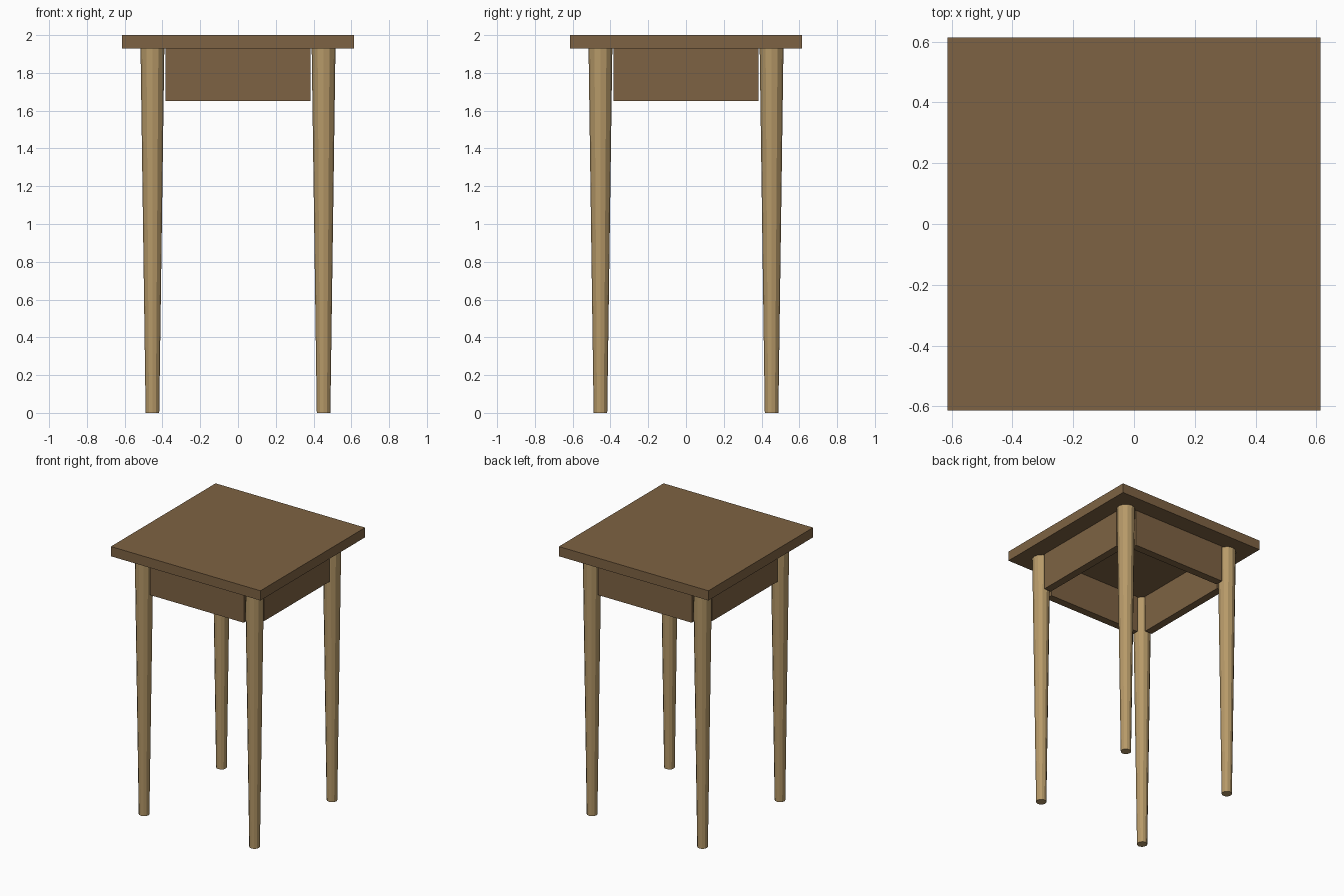
import bpy, math

if "Cube" in bpy.data.objects:
    bpy.data.objects.remove(bpy.data.objects["Cube"])


def material(name, rgb):
    m = bpy.data.materials.new(name)
    m.diffuse_color = (*rgb, 1.0)
    m.use_nodes = True
    m.node_tree.nodes["Principled BSDF"].inputs["Base Color"].default_value = m.diffuse_color
    return m


dark_wood = material("dark brown wood", (0.208, 0.124, 0.056))
light_wood = material("light tan wood", (0.47, 0.32, 0.14))

TOP_HALF, TOP_Z = 0.613, 1.928      # tabletop half width and underside height
LEG = 0.453                         # leg centre offset
APRON_HALF, APRON_Z, APRON_T = 0.385, 1.652, 0.058


def box(name, lo, hi, mat):
    bpy.ops.mesh.primitive_cube_add(size=1, location=[(a + b) / 2 for a, b in zip(lo, hi)])
    ob = bpy.context.object
    ob.name = name
    ob.scale = [b - a for a, b in zip(lo, hi)]
    bpy.ops.object.transform_apply(location=False, rotation=False, scale=True)
    ob.data.materials.append(mat)
    return ob


# Tabletop
box("tabletop", (-TOP_HALF, -TOP_HALF, TOP_Z), (TOP_HALF, TOP_HALF, 2.0), dark_wood)

# Apron boards between the legs
for side, s in (("front", -1), ("back", 1)):
    y = s * LEG
    box(side + "_apron", (-APRON_HALF, y - APRON_T / 2, APRON_Z),
        (APRON_HALF, y + APRON_T / 2, TOP_Z), dark_wood)
for side, s in (("left", -1), ("right", 1)):
    x = s * LEG
    box(side + "_apron", (x - APRON_T / 2, -APRON_HALF, APRON_Z),
        (x + APRON_T / 2, APRON_HALF, TOP_Z), dark_wood)

# Tapered twelve-sided legs
for yn, sy in (("front", -1), ("back", 1)):
    for xn, sx in (("left", -1), ("right", 1)):
        bpy.ops.mesh.primitive_cone_add(vertices=12, radius1=0.036, radius2=0.063, depth=TOP_Z,
                                        location=(sx * LEG, sy * LEG, TOP_Z / 2))
        leg = bpy.context.object
        leg.name = f"{yn}_{xn}_leg"
        leg.data.materials.append(light_wood)
